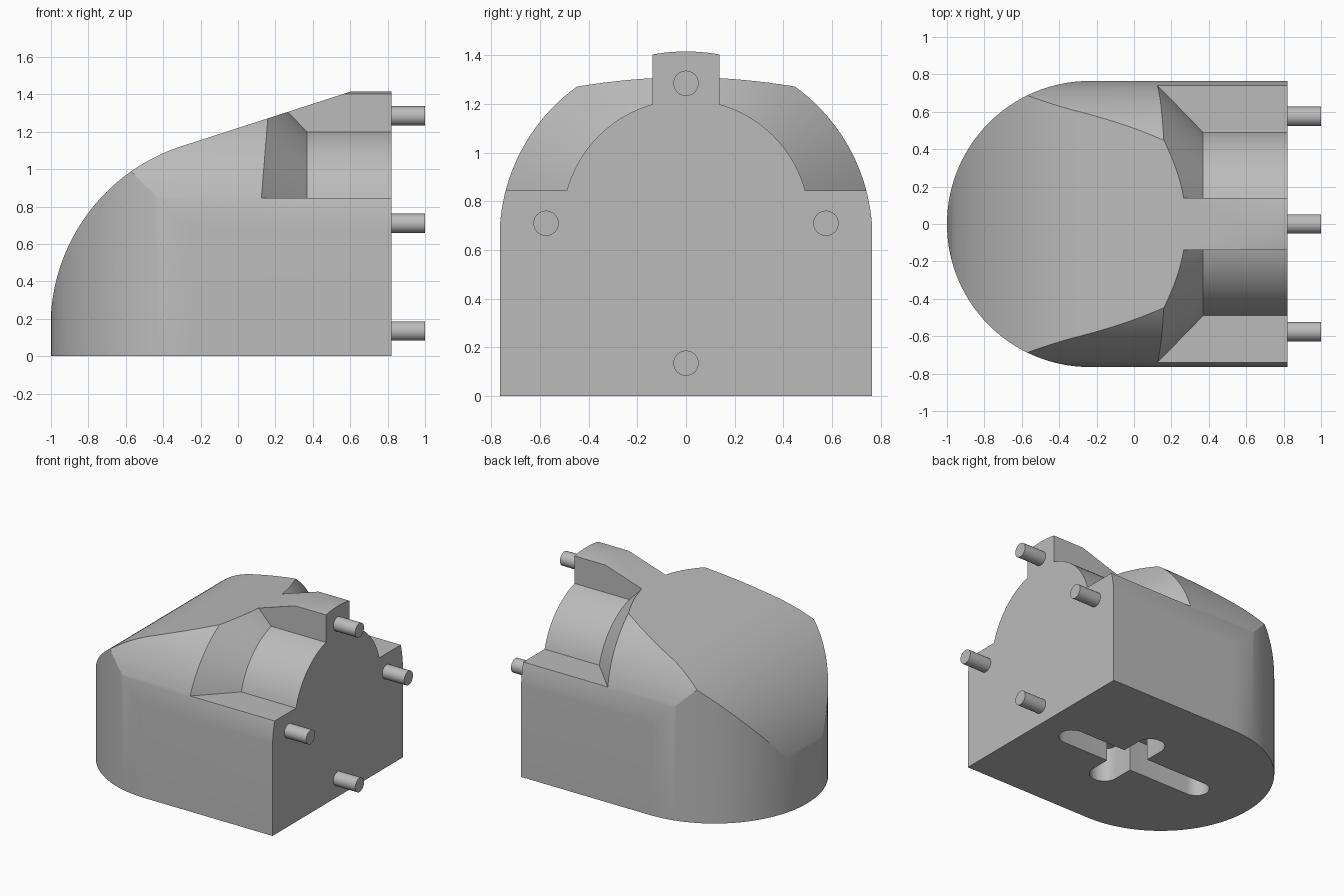
import bpy, bmesh
from math import pi, sin, cos, radians
from mathutils import Matrix, Vector

cube = bpy.data.objects.get("Cube")
if cube:
    bpy.data.objects.remove(cube, do_unlink=True)

grey = bpy.data.materials.new("plain grey")
grey.use_nodes = True
GREY = (0.5, 0.5, 0.5, 1)
grey.diffuse_color = GREY
grey.node_tree.nodes["Principled BSDF"].inputs["Base Color"].default_value = GREY

BACK, HALF = 0.82, 0.765        # flat end, half width
DOME_Z, HUB_Z = 0.65, 0.71      # centres of the dome and of the pin circle


def add_object(name, bm):
    bmesh.ops.recalc_face_normals(bm, faces=bm.faces)
    mesh = bpy.data.meshes.new(name)
    bm.to_mesh(mesh)
    bm.free()
    mesh.materials.append(grey)
    ob = bpy.data.objects.new(name, mesh)
    bpy.context.collection.objects.link(ob)
    return ob


def arc(cx, cy, r, a0, a1, n):
    steps = [radians(a0 + (a1 - a0) * i / n) for i in range(n + 1)]
    return [(cx + r * cos(a), cy + r * sin(a)) for a in steps]


def prism(name, profile, place, lo, hi):
    """Extrude a 2D profile from lo to hi; place maps (u, v, depth) to xyz."""
    bm = bmesh.new()
    face = bm.faces.new([bm.verts.new(place(u, v, lo)) for u, v in profile])
    new = bmesh.ops.extrude_face_region(bm, geom=[face])["geom"]
    shift = Vector(place(0, 0, hi)) - Vector(place(0, 0, lo))
    bmesh.ops.translate(bm, vec=shift,
                        verts=[g for g in new if isinstance(g, bmesh.types.BMVert)])
    return add_object(name, bm)


def along_x(u, v, d): return (d, u, v)
def along_y(u, v, d): return (u, d, v)
def along_z(u, v, d): return (u, v, d)


def select_only(ob):
    bpy.ops.object.select_all(action="DESELECT")
    ob.select_set(True)
    bpy.context.view_layer.objects.active = ob


def combine(ob, tool, operation):
    mod = ob.modifiers.new(operation.lower(), "BOOLEAN")
    mod.operation, mod.solver, mod.object = operation, "EXACT", tool
    select_only(ob)
    bpy.ops.object.modifier_apply(modifier=mod.name)
    bpy.data.objects.remove(tool, do_unlink=True)


# Housing: D-shaped plan cut by the sloping side profile and the domed section
plan = arc(BACK - 1.055, 0, HALF, 90, 270, 64) + [(BACK, -HALF), (BACK, HALF)]
housing = prism("housing", plan, along_z, 0, 1.6)

slope = [(-1.2, -0.2), (-1.2, 0.16)] + arc(0.01, 0.16, 1.012, 180, 107.9, 40)
slope += [(0.9, 1.511), (0.9, -0.2)]
combine(housing, prism("slope_tool", slope, along_y, -1, 1), "INTERSECT")

dome = [(-HALF - 0.001, -0.3)] + arc(0, DOME_Z, HALF + 0.001, 180, 0, 80) + [(HALF + 0.001, -0.3)]
combine(housing, prism("dome_tool", dome, along_x, -1.3, 1.3), "INTERSECT")

# Side notches: ring with a conical front wall, limited to a box on each side
for side in (-1, 1):
    ring = [(0.37, 0.508), (1.1, 0.508), (1.1, 1.2), (-0.322, 1.2)]
    bm = bmesh.new()
    verts = [bm.verts.new((x, 0, HUB_Z + r)) for x, r in ring]
    edges = [bm.edges.new((verts[i - 1], verts[i])) for i in range(4)]
    bmesh.ops.spin(bm, geom=verts + edges, cent=(0, 0, HUB_Z), axis=(1, 0, 0),
                   angle=2 * pi, steps=96, use_merge=True)
    bmesh.ops.remove_doubles(bm, verts=bm.verts, dist=0.0001)
    notch = add_object("notch_tool", bm)
    box = [(side * 0.138, 0.845), (side * 1.1, 0.845), (side * 1.1, 1.7), (side * 0.138, 1.7)]
    combine(notch, prism("notch_limit", box, along_x, -0.5, 1.05), "INTERSECT")
    combine(housing, notch, "DIFFERENCE")


# Cross-shaped pocket underneath, from two round-ended slots
def slot(name, half_length, r, top):
    outline = arc(half_length - r, 0, r, -90, 90, 12) + arc(r - half_length, 0, r, 90, 270, 12)
    return prism(name, outline, along_z, -0.1, top)


pocket = slot("long_slot_tool", 0.635, 0.09, 0.25)
cross = slot("short_slot_tool", 0.34, 0.1, 0.25)
cross.data.transform(Matrix.Translation((0.06, 0, 0)) @ Matrix.Rotation(pi / 2, 4, "Z"))
combine(pocket, cross, "UNION")
combine(housing, pocket, "DIFFERENCE")

parts = [housing]

# Four locating pins on the flat end
pins = {"top_pin": (0, 0.575), "bottom_pin": (0, -0.575),
        "left_pin": (-0.575, 0), "right_pin": (0.575, 0)}
for name, (y, z) in pins.items():
    parts.append(prism(name, arc(y, HUB_Z + z, 0.052, 0, 348.75, 31), along_x, BACK - 0.04, 1))

for part in parts:
    select_only(part)
    bpy.ops.object.shade_smooth_by_angle(angle=radians(20))
